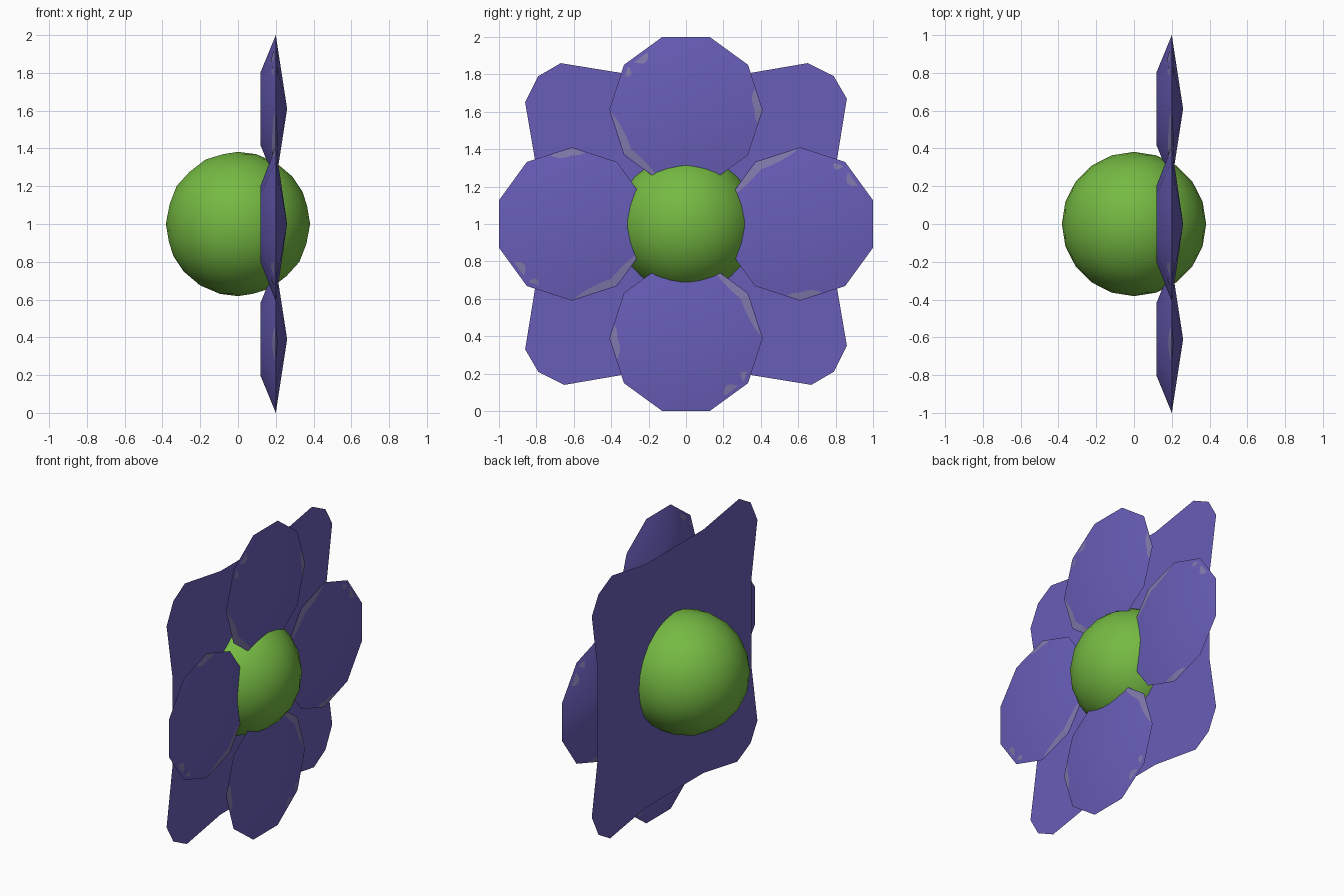
import bpy, bmesh, math
from mathutils import Matrix, Vector

if "Cube" in bpy.data.objects:
    bpy.data.objects.remove(bpy.data.objects["Cube"])


def material(name, rgb):
    m = bpy.data.materials.new(name)
    m.diffuse_color = (*rgb, 1)
    m.use_nodes = True
    m.node_tree.nodes["Principled BSDF"].inputs["Base Color"].default_value = m.diffuse_color
    return m


PURPLE = material("petal purple", (0.137, 0.112, 0.48))
GREY = material("petal grey patch", (0.22, 0.195, 0.42))
GREEN = material("centre green", (0.178, 0.49, 0.055))

SIDES, RADIUS, OFFSET = 10, 0.41, 0.61      # petal rim and its distance from the middle
RIM_X, FRONT_X, BACK_X = 0.20, 0.26, 0.12
STEP = 360 / SIDES


def rim(a):
    """Distance from petal centre to the decagon edge at angle a (degrees)."""
    h = STEP / 2
    return RADIUS * math.cos(math.radians(h)) / math.cos(math.radians(a % STEP - h))


def point(a, m, x):
    r = m * rim(a)
    return Vector((x, r * math.cos(math.radians(a)), OFFSET + r * math.sin(math.radians(a))))


def finish(bm, name, mat, turn=0, smooth=True, recalc=True):
    if recalc:
        bmesh.ops.recalc_face_normals(bm, faces=bm.faces)
    bm.transform(Matrix.Translation((0, 0, 1)) @ Matrix.Rotation(math.radians(turn), 4, 'X'))
    me = bpy.data.meshes.new(name)
    bm.to_mesh(me)
    bm.free()
    ob = bpy.data.objects.new(name, me)
    bpy.context.collection.objects.link(ob)
    me.materials.append(mat)
    if smooth:
        bpy.ops.object.select_all(action='DESELECT')
        ob.select_set(True)
        bpy.context.view_layer.objects.active = ob
        bpy.ops.object.shade_smooth_by_angle(angle=math.radians(30))
    return ob


def petal(name, turn):
    """Low cone in front, truncated cone behind."""
    bm = bmesh.new()
    angles = [i * STEP for i in range(SIDES)]
    outer = [bm.verts.new(point(a, 1, RIM_X)) for a in angles]
    inner = [bm.verts.new(point(a, 0.5, BACK_X)) for a in angles]
    tip = bm.verts.new((FRONT_X, 0, OFFSET))
    for i in range(SIDES):
        j = (i + 1) % SIDES
        bm.faces.new((outer[i], outer[j], tip))
        bm.faces.new((outer[i], inner[i], inner[j], outer[j]))
    bm.faces.new(inner)
    finish(bm, name, PURPLE, turn)


# start angle, end angle, outer edge as share of rim, width as share of rim
PATCHES = [(182, 248, 0.99, 0.10), (-10, 17, 0.99, 0.09),
           (124, 137, 0.95, 0.09), (143, 151, 0.94, 0.07)]


def patches(name, turn):
    """Thin crescent marks on the front and back slopes."""
    bm = bmesh.new()
    for a0, a1, m_out, width in PATCHES:
        n = 12
        for front in (True, False):
            rows = []
            for i in range(n + 1):
                t = i / n
                a = a0 + (a1 - a0) * t
                w = width * (0.08 + math.sin(math.pi * t) ** 0.7 if 0 < t < 1 else 0.08)
                row = []
                for m in (m_out - w, m_out):
                    if front:
                        x = FRONT_X - (FRONT_X - RIM_X) * m + 0.002
                    else:
                        x = RIM_X - (RIM_X - BACK_X) * (1 - m) * 2 - 0.002
                    row.append(bm.verts.new(point(a, m, x)))
                rows.append(row)
            for p, q in zip(rows, rows[1:]):
                f = (p[0], p[1], q[1], q[0])
                bm.faces.new(f if front else f[::-1])
    finish(bm, name, GREY, turn, smooth=False, recalc=False)


for k, side in enumerate(("top", "left", "bottom", "right")):
    petal(side + "_petal", 90 * k)
    patches(side + "_petal_marks", 90 * k)

# flat rear sheet of four diagonal petals
corner = [(0.80, 0.30), (0.86, 0.67), (0.79, 0.79), (0.65, 0.86), (0.30, 0.80)]
bm = bmesh.new()
ring = []
for k in range(4):
    c, s = round(math.cos(k * math.pi / 2)), round(math.sin(k * math.pi / 2))
    ring += [bm.verts.new((0.083, c * y - s * z, s * y + c * z)) for y, z in corner]
hub = bm.verts.new((0.083, 0, 0))
for p, q in zip(ring, ring[1:] + ring[:1]):
    bm.faces.new((p, q, hub))
finish(bm, "rear_petal_sheet", PURPLE, smooth=False, recalc=False)

# round centre
bm = bmesh.new()
bmesh.ops.create_icosphere(bm, subdivisions=3, radius=0.382)
finish(bm, "flower_centre", GREEN)
